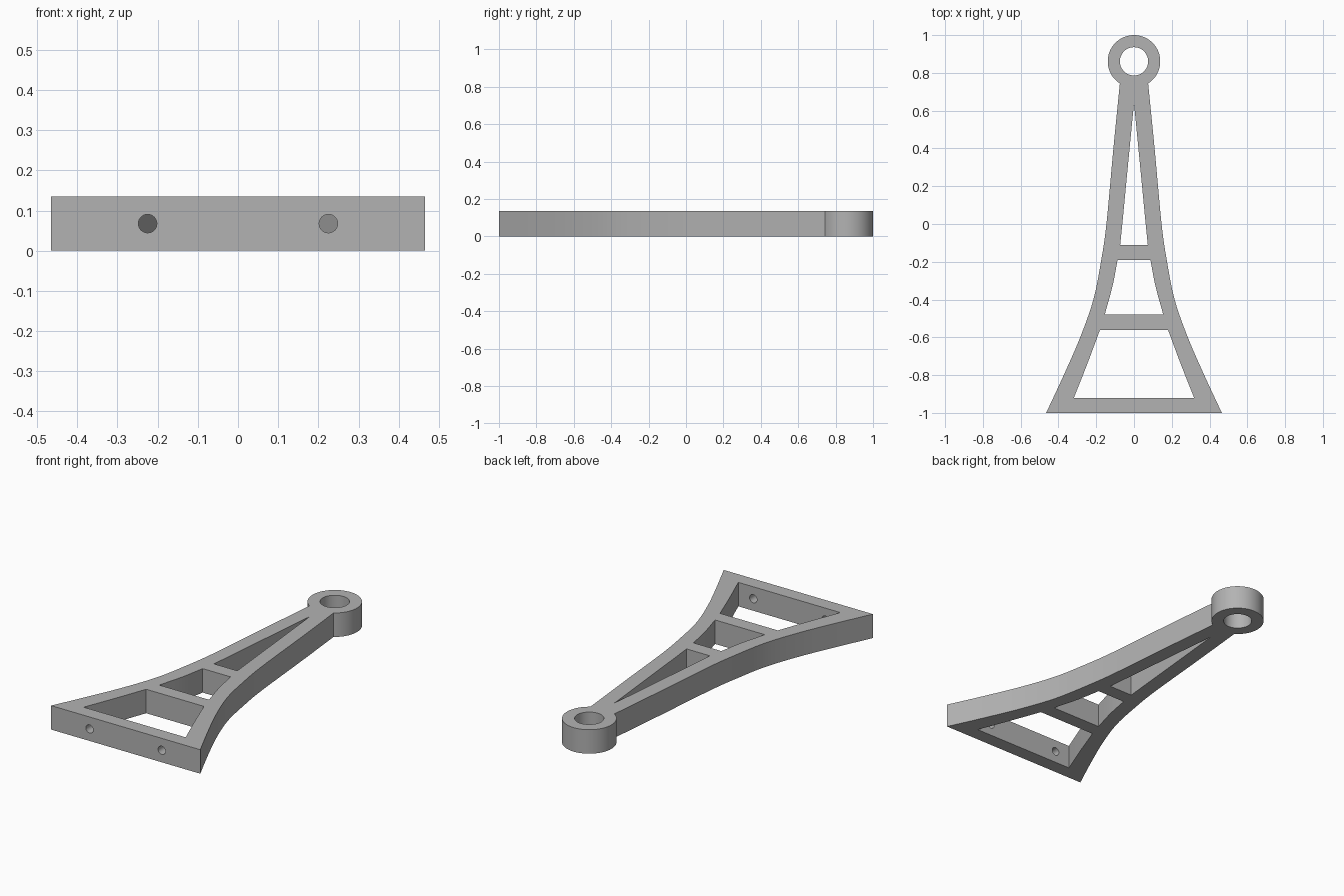
import bpy, bmesh, math
from mathutils import Matrix, Vector

if "Cube" in bpy.data.objects:
    bpy.data.objects.remove(bpy.data.objects["Cube"])

HEIGHT = 0.135
RING_Y, RING_R, BORE_R = 0.861, 0.139, 0.075
NECK = 0.075

grey = bpy.data.materials.new("plain grey")
grey.use_nodes = True
grey.diffuse_color = (0.45, 0.45, 0.45, 1)
grey.node_tree.nodes["Principled BSDF"].inputs["Base Color"].default_value = grey.diffuse_color


def smooth_path(keys, steps=6):
    """Catmull-Rom path through (half width, y) keys."""
    p = [Vector(k) for k in keys]
    p = [2 * p[0] - p[1]] + p + [2 * p[-1] - p[-2]]
    path = []
    for a, b, c, d in zip(p, p[1:], p[2:], p[3:]):
        for i in range(steps):
            t = i / steps
            path.append(0.5 * (2 * b + (c - a) * t + (2 * a - 5 * b + 4 * c - d) * t**2
                               + (3 * b - a - 3 * c + d) * t**3))
    return path + [p[-2]]


def mirrored(path):
    """Close a right-hand path with its mirror image."""
    return path + [Vector((-v.x, v.y)) for v in reversed(path) if v.x > 1e-5]


def arc(radius, start, end, count):
    return [Vector((radius * math.cos(a), RING_Y + radius * math.sin(a)))
            for a in (start + (end - start) * i / count for i in range(count + 1))]


# Outer outline: flared leg, then the eye ring
neck_y = RING_Y - math.sqrt(RING_R**2 - NECK**2)
leg = smooth_path([(0.465, -1), (0.372, -0.8), (0.285, -0.6), (0.215, -0.4), (0.175, -0.2),
                   (0.146, 0), (0.109, 0.4), (NECK, neck_y)])
start = math.atan2(neck_y - RING_Y, NECK)
outline = mirrored(leg[:-1] + arc(RING_R, start, math.pi / 2, 28))

# Openings: base bay, middle bay, long pointed bay, bore
loops = [
    outline,
    mirrored(smooth_path([(0.318, -0.92), (0.247, -0.74), (0.18, -0.56)])),
    mirrored(smooth_path([(0.155, -0.48), (0.114, -0.33), (0.087, -0.19)])),
    mirrored(smooth_path([(0.073, -0.11), (0.058, 0.04), (0.036, 0.27), (0, 0.64)])),
    arc(BORE_R, 0, 2 * math.pi, 48)[:-1],
]

# Fill and extrude the flat profile
curve = bpy.data.curves.new("bracket_profile", "CURVE")
curve.dimensions = "2D"
curve.fill_mode = "BOTH"
curve.extrude = HEIGHT / 2
for loop in loops:
    spline = curve.splines.new("POLY")
    spline.points.add(len(loop) - 1)
    for point, v in zip(spline.points, loop):
        point.co = (v.x, v.y, 0, 1)
    spline.use_cyclic_u = True
profile = bpy.data.objects.new("bracket_profile", curve)
bpy.context.collection.objects.link(profile)
mesh = bpy.data.meshes.new_from_object(profile.evaluated_get(bpy.context.evaluated_depsgraph_get()))
bpy.data.objects.remove(profile)

bm = bmesh.new()
bm.from_mesh(mesh)
bmesh.ops.remove_doubles(bm, verts=bm.verts, dist=1e-5)
bmesh.ops.translate(bm, verts=bm.verts, vec=(0, 0, HEIGHT / 2))
bmesh.ops.recalc_face_normals(bm, faces=bm.faces)
bm.to_mesh(mesh)
bm.free()
mesh.materials.clear()
mesh.materials.append(grey)
bracket = bpy.data.objects.new("support_bracket", mesh)
bpy.context.collection.objects.link(bracket)

# Two screw holes through the base bar
bm = bmesh.new()
for side in (-1, 1):
    place = Matrix.Translation((side * 0.225, -0.96, HEIGHT / 2)) @ Matrix.Rotation(math.pi / 2, 4, "X")
    bmesh.ops.create_cone(bm, cap_ends=True, segments=32, radius1=0.023, radius2=0.023,
                          depth=0.12, matrix=place)
cut_mesh = bpy.data.meshes.new("screw_hole_cutter")
bm.to_mesh(cut_mesh)
bm.free()
cut_mesh.materials.append(grey)
cutter = bpy.data.objects.new("screw_hole_cutter", cut_mesh)
bpy.context.collection.objects.link(cutter)
cutter.hide_render = True
cutter.hide_viewport = True

boolean = bracket.modifiers.new("screw_holes", "BOOLEAN")
boolean.object = cutter
boolean.operation = "DIFFERENCE"
boolean.solver = "EXACT"

# Bake the cut, then smooth the curved walls
bpy.context.view_layer.objects.active = bracket
bracket.select_set(True)
bpy.ops.object.modifier_apply(modifier=boolean.name)
bpy.data.objects.remove(cutter)
bpy.ops.object.shade_smooth_by_angle(angle=math.radians(30))
